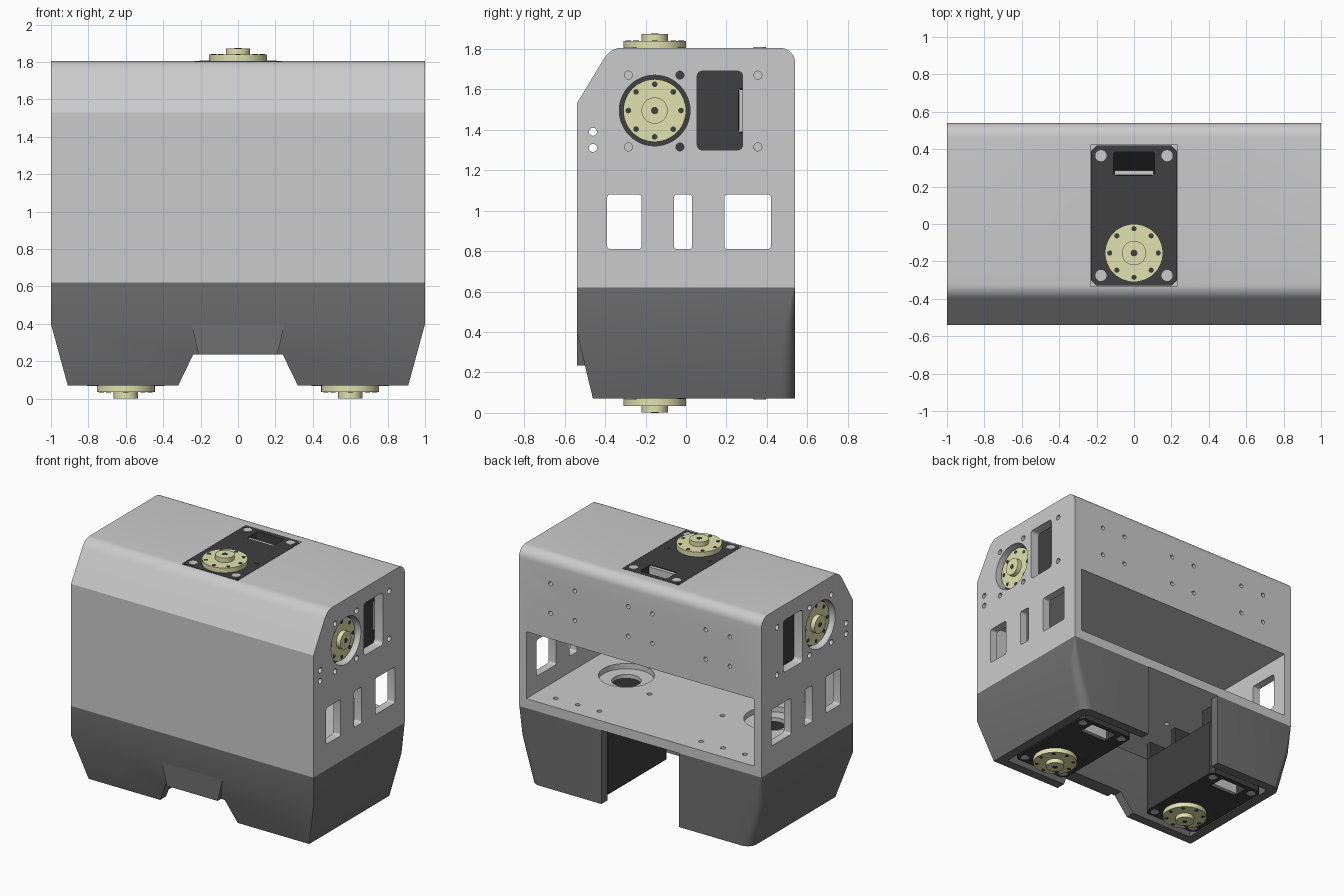
import bpy, bmesh, math
from mathutils import Matrix, Vector

if "Cube" in bpy.data.objects:
    bpy.data.objects.remove(bpy.data.objects["Cube"])


def material(name, rgb):
    m = bpy.data.materials.new(name)
    m.diffuse_color = (*rgb, 1)
    m.use_nodes = True
    m.node_tree.nodes["Principled BSDF"].inputs["Base Color"].default_value = m.diffuse_color
    return m


LOWER = material("dark_grey", (0.16, 0.16, 0.16))
DARK = material("charcoal", (0.05, 0.05, 0.05))
BLACK = material("black", (0.008, 0.008, 0.008))
YELLOW = material("pale_yellow", (0.76, 0.76, 0.43))


def circle(cx, cy, r, n=32):
    return [(cx + r * math.cos(2 * math.pi * i / n), cy + r * math.sin(2 * math.pi * i / n)) for i in range(n)]


def rect(x0, x1, y0, y1, r=0.0, n=4):
    if r == 0:
        return [(x0, y0), (x1, y0), (x1, y1), (x0, y1)]
    pts = []
    for k, (cx, cy) in enumerate([(x1 - r, y1 - r), (x0 + r, y1 - r), (x0 + r, y0 + r), (x1 - r, y0 + r)]):
        for i in range(n + 1):
            a = math.pi / 2 * (k + i / n)
            pts.append((cx + r * math.cos(a), cy + r * math.sin(a)))
    return pts


def finish(name, bm, mat=None, matrix=None):
    bmesh.ops.recalc_face_normals(bm, faces=bm.faces)
    if matrix:
        bm.transform(matrix)
    me = bpy.data.meshes.new(name)
    bm.to_mesh(me)
    bm.free()
    if mat:
        me.materials.append(mat)
    ob = bpy.data.objects.new(name, me)
    bpy.context.collection.objects.link(ob)
    return ob


def skin(bm, rings):
    vs = [[bm.verts.new(p) for p in ring] for ring in rings]
    n = len(vs[0])
    for a, b in zip(vs, vs[1:]):
        for i in range(n):
            bm.faces.new((a[i], a[(i + 1) % n], b[(i + 1) % n], b[i]))
    bm.faces.new(vs[0][::-1])
    bm.faces.new(vs[-1])


def prisms(name, items, mat=None, matrix=None):
    """One object out of several extruded outlines: (axis, outline, low, high)."""
    place = {"X": lambda a, b, d: (d, a, b), "Y": lambda a, b, d: (a, d, b), "Z": lambda a, b, d: (a, b, d)}
    bm = bmesh.new()
    for axis, pts, lo, hi in items:
        skin(bm, [[place[axis](a, b, d) for a, b in pts] for d in (lo, hi)])
    return finish(name, bm, mat, matrix)


def cut(target, cutters):
    for c in cutters:
        c.hide_render = True
        m = target.modifiers.new("cut", "BOOLEAN")
        m.operation, m.solver, m.object = "DIFFERENCE", "EXACT", c
    dg = bpy.context.evaluated_depsgraph_get()
    me = bpy.data.meshes.new_from_object(target.evaluated_get(dg))
    target.modifiers.clear()
    target.data = me
    for c in cutters:
        bpy.data.objects.remove(c)


# Upper housing: side profile with sloped front and rounded top edges
profile = [(-0.54, 0.62), (-0.54, 1.53)]
p0, p1, p2 = Vector((-0.41, 1.745)), Vector((-0.374, 1.805)), Vector((-0.32, 1.805))
for i in range(7):
    t = i / 6
    profile.append(tuple(p0 * (1 - t) ** 2 + p1 * 2 * t * (1 - t) + p2 * t * t))
for i in range(9):
    a = math.pi / 2 * (1 - i / 8)
    profile.append((0.465 + 0.075 * math.cos(a), 1.73 + 0.075 * math.sin(a)))
profile.append((0.54, 0.62))
housing = prisms("upper_housing", [("X", profile, -1, 1)])

side_cuts = [rect(-0.39, -0.22, 0.81, 1.08, 0.015), rect(-0.06, 0.03, 0.81, 1.08, 0.015),
             rect(0.19, 0.42, 0.81, 1.08, 0.015), rect(0.055, 0.28, 1.30, 1.69, 0.025),
             circle(-0.155, 1.495, 0.175, 48), circle(-0.46, 1.39, 0.02, 16), circle(-0.46, 1.31, 0.02, 16)]
side_cuts += [circle(y, z, 0.02, 16) for y in (-0.285, -0.03, 0.355) for z in (1.315, 1.67)]
cavity = [(-0.49, 1.24), (-0.49, 1.51), (-0.35, 1.745), (0.48, 1.745), (0.48, 1.24)]
back_holes = [("Y", circle(x, z, 0.016, 12), 0.4, 0.6)
              for x in (-0.74, -0.54, -0.1, 0.1, 0.54, 0.74) for z in (1.38, 1.6)]
floor_holes = [("Z", circle(s * x, y, 0.018, 12), 0.6, 0.75)
               for s in (-1, 1) for x, y in ((0.78, 0.42), (0.6, 0.42), (0.42, 0.42), (0.3, 0.0))]
cut(housing, [
    prisms("upper_cavity", [("X", cavity, -0.93, 0.93)]),
    prisms("lower_bay", [("Z", rect(-0.94, 0.94, -0.49, 0.7), 0.69, 1.19)]),
    prisms("side_openings", [("X", p, -1.1, 1.1) for p in side_cuts]),
    prisms("top_opening", [("Z", rect(-0.232, 0.232, -0.332, 0.422), 1.6, 1.9)]),
    prisms("small_holes", back_holes + floor_holes),
    prisms("floor_recesses", [("Z", circle(s * 0.6, -0.155, 0.19, 40), 0.65, 0.75) for s in (-1, 1)]),
    prisms("floor_bores", [("Z", circle(s * 0.6, -0.155, 0.1), 0.55, 0.7) for s in (-1, 1)]),
])


# Lower skirt: tapered open-bottom shell, split at the back into two legs
def skirt_ring(z, hx, front, back, r):
    pts = [(-hx, front, z), (hx, front, z)]
    for sx, start in ((1, 0), (-1, math.pi / 2)):
        for i in range(7):
            a = start + math.pi / 2 * i / 6
            pts.append((sx * (hx - r) + r * math.cos(a), back - r + r * math.sin(a), z))
    return pts


def loft(name, rings, mat=None):
    bm = bmesh.new()
    skin(bm, [skirt_ring(*r) for r in rings])
    return finish(name, bm, mat)


skirt = loft("lower_skirt", [(0.07, 0.91, -0.46, 0.54, 0.075), (0.4, 1, -0.54, 0.54, 0.06),
                             (0.62, 1, -0.54, 0.54, 0.006)], LOWER)
notch = [(-0.354, 0), (0.354, 0), (0.24, 0.235), (-0.24, 0.235)]
cut(skirt, [
    loft("skirt_cavity", [(0.0, 0.821, -0.373, 0.47, 0.04), (0.4, 0.93, -0.47, 0.47, 0.04),
                          (0.65, 0.93, -0.47, 0.47, 0.01)]),
    prisms("front_notch", [("Y", notch, -0.7, 0.7)]),
    prisms("rear_gap", [("Y", rect(-0.32, 0.32, 0, 0.65), 0.2, 0.7)]),
])
prisms("front_apron", [("Y", [(-0.21, 0.235), (0.21, 0.235), (0.25, 0.4), (0.25, 0.6), (-0.25, 0.6),
                              (-0.25, 0.4)], -0.54, -0.47)], LOWER)


# Servo motors: local +z points out of the output face
def servo(name, matrix):
    c = 0.03
    x, y0, y1 = 0.23, -0.33, 0.42
    outline = [(-x + c, y0), (x - c, y0), (x, y0 + c), (x, y1 - c), (x - c, y1), (-x + c, y1), (-x, y1 - c), (-x, y0 + c)]
    body = prisms(name + "_body", [("Z", outline, -0.42, 0)], DARK, matrix)
    cut(body, [prisms("socket", [("Z", rect(-0.11, 0.11, 0.26, 0.385, 0.015), -0.1, 0.1)], None, matrix)])
    prisms(name + "_socket_floor", [("Z", rect(-0.11, 0.11, 0.26, 0.385), -0.101, -0.095)], BLACK, matrix)
    prisms(name + "_connector", [("Z", rect(-0.105, 0.105, 0.261, 0.287), -0.095, -0.005)], None, matrix)
    corners = [(sx * 0.177, y) for sx in (-1, 1) for y in (-0.275, 0.365)]
    prisms(name + "_corner_screws", [("Z", circle(a, b, 0.03, 20), -0.02, 0.003) for a, b in corners], None, matrix)
    prisms(name + "_horn", [("Z", circle(0, -0.155, 0.155, 48), -0.01, 0.035),
                            ("Z", circle(0, -0.155, 0.065), 0.03, 0.068)], YELLOW, matrix)
    holes = [("Z", circle(0, -0.155, 0.018, 16), 0.06, 0.07)]
    for i in range(8):
        a = math.pi / 4 * i
        holes.append(("Z", circle(0.13 * math.cos(a), -0.155 + 0.13 * math.sin(a), 0.014, 12), 0.03, 0.037))
    holes += [("Z", circle(sx * 0.177, -0.025, 0.018, 12), -0.01, 0.002) for sx in (-1, 1)]
    prisms(name + "_horn_holes", holes, DARK, matrix)


servo("neck_servo", Matrix.Translation((0, 0, 1.805)))
for side, s in (("left", -1), ("right", 1)):
    servo(side + "_shoulder_servo", Matrix.Translation((s * 0.93, 0, 1.495)) @ Matrix.Rotation(s * math.pi / 2, 4, "Y"))
    servo(side + "_hip_servo", Matrix.Translation((s * 0.6, 0, 0.07)) @ Matrix.Rotation(math.pi, 4, "Y"))
    # Brackets hanging each hip servo under the floor
    prisms(side + "_hip_brackets", [("Z", rect(s * 0.6 - 0.22, s * 0.6 + 0.22, a, b), 0.485, 0.625)
                                    for a, b in ((-0.31, -0.27), (-0.04, 0.0), (0.3, 0.4))], DARK)

# Smooth rounded areas while keeping hard edges
bpy.ops.object.select_all(action="SELECT")
bpy.context.view_layer.objects.active = housing
bpy.ops.object.shade_smooth_by_angle(angle=math.radians(25))
